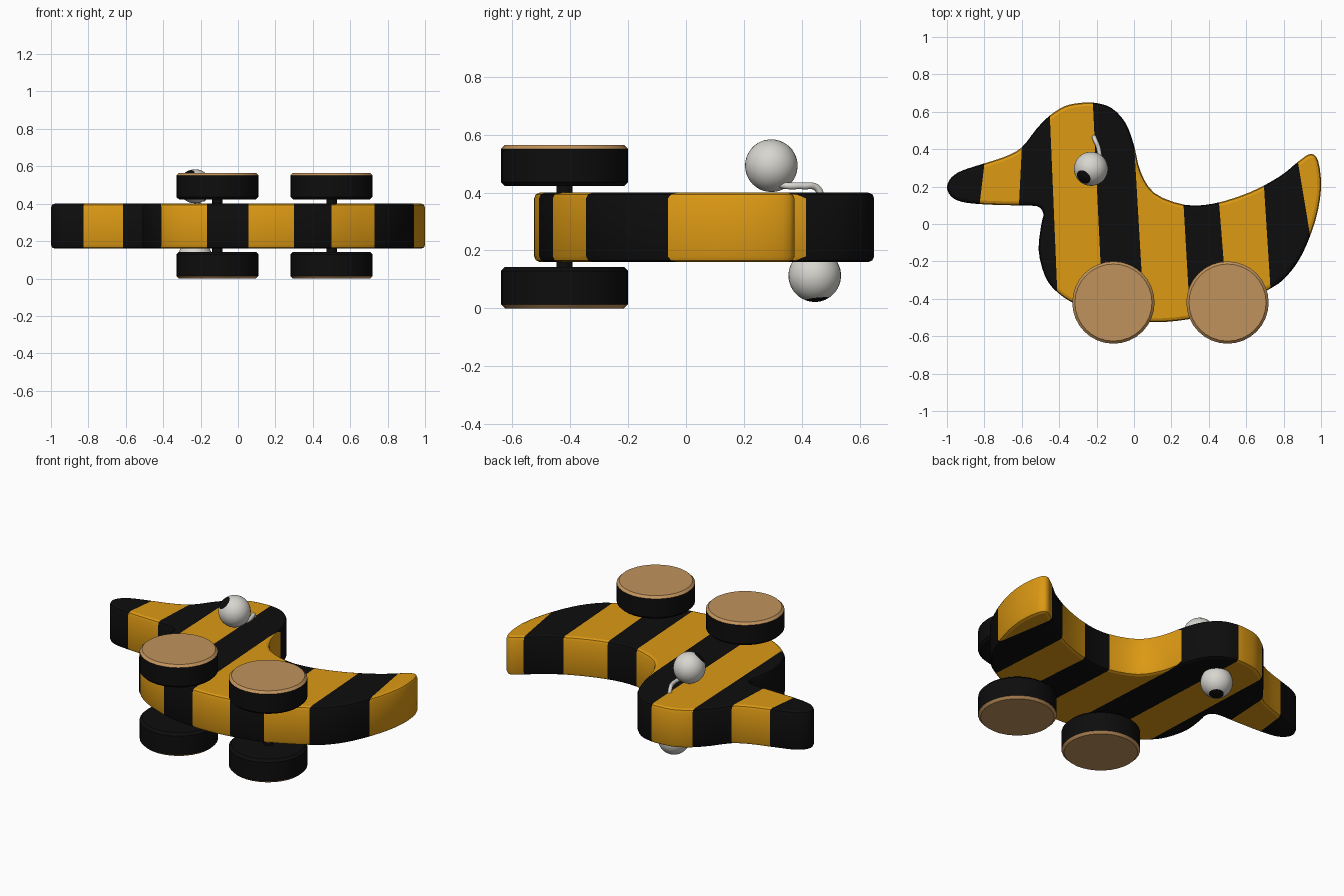
import bpy, bmesh, math
from mathutils import Vector

if "Cube" in bpy.data.objects:
    bpy.data.objects.remove(bpy.data.objects["Cube"])


def material(name, rgb):
    m = bpy.data.materials.new(name)
    m.diffuse_color = (*rgb, 1)
    m.use_nodes = True
    m.node_tree.nodes["Principled BSDF"].inputs["Base Color"].default_value = m.diffuse_color
    return m


YELLOW = material("warm_yellow", (0.72, 0.32, 0.007))
BLACK = material("black", (0.004, 0.004, 0.004))
WOOD = material("bare_wood", (0.53, 0.29, 0.108))
WHITE = material("off_white", (0.68, 0.67, 0.63))


def finish(bm, name, mats, angle=35):
    bmesh.ops.recalc_face_normals(bm, faces=bm.faces[:])
    me = bpy.data.meshes.new(name)
    bm.to_mesh(me)
    bm.free()
    ob = bpy.data.objects.new(name, me)
    bpy.context.collection.objects.link(ob)
    for m in mats:
        me.materials.append(m)
    bpy.ops.object.select_all(action='DESELECT')
    ob.select_set(True)
    bpy.context.view_layer.objects.active = ob
    bpy.ops.object.shade_smooth_by_angle(angle=math.radians(angle))
    return ob


def smooth_loop(pts, steps=3):
    """Closed Catmull-Rom curve through the points."""
    out, n = [], len(pts)
    for i in range(n):
        a, b, c, d = (Vector(pts[(i + k) % n]) for k in (-1, 0, 1, 2))
        for s in range(steps):
            t = s / steps
            out.append(0.5 * (2 * b + (c - a) * t + (2 * a - 5 * b + 4 * c - d) * t ** 2
                              + (3 * b - a - 3 * c + d) * t ** 3))
    return out


# Body: duck profile, extruded with rounded rims
profile = [(-1.0, .2), (-.975, .25), (-.92, .285), (-.82, .318), (-.69, .36), (-.6, .41),
           (-.52, .51), (-.45, .58), (-.37, .63), (-.29, .647), (-.21, .648), (-.12, .62),
           (-.045, .54), (0, .42), (.035, .28), (.11, .165), (.27, .103), (.43, .11),
           (.62, .17), (.78, .255), (.88, .335), (.945, .375), (.985, .335), (1.0, .19),
           (.97, .02), (.9, -.16), (.82, -.275), (.73, -.345), (.5, -.46), (.3, -.508),
           (.1, -.525), (-.12, -.5), (-.3, -.435), (-.41, -.365), (-.475, -.28),
           (-.51, -.14), (-.495, 0), (-.485, .055), (-.52, .095), (-.65, .1),
           (-.8, .105), (-.92, .118), (-.98, .15)]
Z0, Z1 = 0.16, 0.40
bm = bmesh.new()
base = bm.faces.new([bm.verts.new((p.x, p.y, Z0)) for p in smooth_loop(profile)])
ext = bmesh.ops.extrude_face_region(bm, geom=[base], use_keep_orig=True)
bmesh.ops.translate(bm, vec=(0, 0, Z1 - Z0),
                    verts=[g for g in ext["geom"] if isinstance(g, bmesh.types.BMVert)])
bmesh.ops.recalc_face_normals(bm, faces=bm.faces[:])
rims = [e for e in bm.edges if abs(e.verts[0].co.z - e.verts[1].co.z) < 1e-5]
bmesh.ops.bevel(bm, geom=rims, offset=0.02, segments=2, profile=0.5, affect='EDGES')
bmesh.ops.triangulate(bm, faces=[f for f in bm.faces if len(f.verts) > 4])

# Stripes: cut the body along slanted lines, then alternate the colours
stripes = [((-.80, .32), (-.825, .11)), ((-.60, .4), (-.615, .1)),
           ((-.45, .58), (-.41, -.37)), ((-.22, .65), (-.165, -.5)),
           ((.003, .385), (.055, -.5)), ((.265, .1), (.3, -.5)),
           ((.455, .11), (.5, -.46)), ((.695, .2), (.73, -.35)),
           ((.875, .34), (.943, -.07))]
cuts = []
for top, bottom in stripes:
    a, b = Vector((*top, 0)), Vector((*bottom, 0))
    normal = (b - a).cross(Vector((0, 0, -1))).normalized()
    if normal.x < 0:
        normal.negate()
    cuts.append((a, normal))
    bmesh.ops.bisect_plane(bm, geom=bm.verts[:] + bm.edges[:] + bm.faces[:],
                           dist=1e-5, plane_co=a, plane_no=normal)
for f in bm.faces:
    c = f.calc_center_median()
    passed = sum((c - a).dot(n) > 0 for a, n in cuts)
    f.material_index = 1 if passed % 2 == 0 else 0
body = finish(bm, "body", [YELLOW, BLACK])
for p in body.data.polygons:
    if abs(p.normal.z) > 0.99:
        p.use_smooth = False


# Wheels and axles
def cylinder(name, x, y, z0, z1, r, mats, segs=32, bevel=0.0, outer=0):
    bm = bmesh.new()
    bmesh.ops.create_cone(bm, cap_ends=True, segments=segs, radius1=r, radius2=r, depth=z1 - z0)
    if bevel:
        rim = [e for e in bm.edges if abs(e.verts[0].co.z - e.verts[1].co.z) < 1e-5]
        bmesh.ops.bevel(bm, geom=rim, offset=bevel, segments=1, affect='EDGES')
    bm.normal_update()
    for f in bm.faces:
        if outer * f.normal.z > 0.3:
            f.material_index = 1
    bmesh.ops.translate(bm, vec=(x, y, (z0 + z1) / 2), verts=bm.verts[:])
    return finish(bm, name, mats, 30)


for label, x in (("front", -0.11), ("rear", 0.50)):
    cylinder(label + "_axle", x, -.42, .1, .46, .028, [BLACK], 16)
    cylinder(label + "_left_wheel", x, -.42, 0, .143, .22, [BLACK, WOOD], 32, .014, -1)
    cylinder(label + "_right_wheel", x, -.42, .423, .565, .22, [BLACK, WOOD], 32, .014, 1)


# Eyes: ball whose pole points along the gaze, with the cap as pupil
def eye(name, loc, gaze):
    bm = bmesh.new()
    bmesh.ops.create_uvsphere(bm, u_segments=32, v_segments=20, radius=0.091)
    for f in bm.faces:
        c = f.calc_center_median().normalized()
        f.material_index = 1 if c.z > math.cos(math.radians(27)) else 0
    rot = Vector((0, 0, 1)).rotation_difference(Vector(gaze).normalized())
    for v in bm.verts:
        v.co = rot @ v.co + Vector(loc)
    finish(bm, name, [WHITE, BLACK], 60)


eye("right_eye", (-.23, .295, .493), (-.48, -.53, .70))
eye("left_eye", (-.23, .445, .113), (.1, .1, -.98))


# Springy wires that hold the eyes
def wire(name, pts):
    cu = bpy.data.curves.new(name, 'CURVE')
    cu.dimensions = '3D'
    cu.bevel_depth = 0.012
    cu.bevel_resolution = 3
    cu.use_fill_caps = True
    sp = cu.splines.new('BEZIER')
    sp.bezier_points.add(len(pts) - 1)
    for bp, p in zip(sp.bezier_points, pts):
        bp.co = p
        bp.handle_left_type = bp.handle_right_type = 'AUTO'
    cu.materials.append(WHITE)
    bpy.context.collection.objects.link(bpy.data.objects.new(name, cu))


wire("right_eye_wire", [(-.215, .47, .385), (-.208, .45, .418), (-.19, .405, .423),
                        (-.187, .34, .425), (-.215, .3, .44)])
wire("left_eye_wire", [(-.215, .47, .18), (-.22, .455, .12)])
